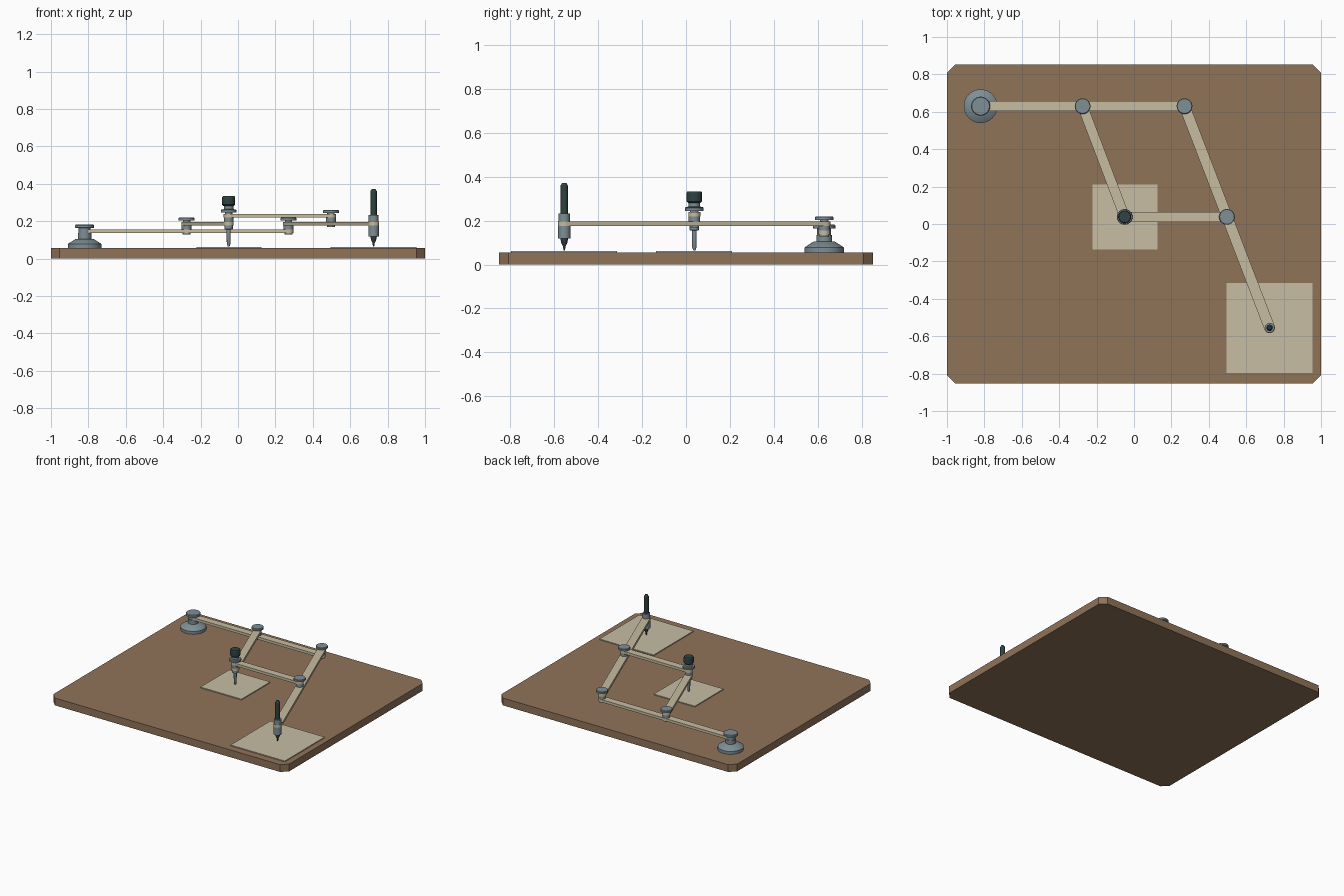
import bpy, bmesh, math

if "Cube" in bpy.data.objects:
    bpy.data.objects.remove(bpy.data.objects["Cube"])


def material(name, rgb):
    m = bpy.data.materials.new(name)
    lin = [((c / 255 + 0.055) / 1.055) ** 2.4 for c in rgb]
    m.diffuse_color = (*lin, 1)
    m.use_nodes = True
    m.node_tree.nodes["Principled BSDF"].inputs["Base Color"].default_value = m.diffuse_color
    return m


WOOD = material("board wood", (144, 115, 89))
PAPER = material("paper", (199, 190, 163))
PALE = material("pale bar wood", (199, 188, 160))
STEEL = material("blue grey metal", (126, 143, 149))
DARK = material("dark green black", (48, 66, 66))


def finish(bm, name, mat, smooth=False):
    bmesh.ops.remove_doubles(bm, verts=bm.verts, dist=1e-6)
    bmesh.ops.recalc_face_normals(bm, faces=bm.faces)
    me = bpy.data.meshes.new(name)
    bm.to_mesh(me)
    bm.free()
    me.materials.append(mat)
    ob = bpy.data.objects.new(name, me)
    bpy.context.collection.objects.link(ob)
    if smooth:
        bpy.ops.object.select_all(action='DESELECT')
        bpy.context.view_layer.objects.active = ob
        ob.select_set(True)
        bpy.ops.object.shade_smooth_by_angle(angle=math.radians(30))
    return ob


def slab(name, outline, z0, z1, mat):
    """Extrude a flat outline from z0 to z1."""
    bm = bmesh.new()
    face = bm.faces.new([bm.verts.new((x, y, z0)) for x, y in outline])
    ext = bmesh.ops.extrude_face_region(bm, geom=[face])
    for v in ext["geom"]:
        if isinstance(v, bmesh.types.BMVert):
            v.co.z = z1
    return finish(bm, name, mat)


def lathe(name, pos, profile, mat, n=32):
    """Turn a list of (radius, height) points about a vertical axis, with flat ends."""
    bm = bmesh.new()
    rings = [[bm.verts.new((pos[0] + r * math.cos(2 * math.pi * i / n),
                            pos[1] + r * math.sin(2 * math.pi * i / n), z))
              for i in range(n)] for r, z in profile]
    for a, b in zip(rings, rings[1:]):
        for i in range(n):
            j = (i + 1) % n
            bm.faces.new((a[i], a[j], b[j], b[i]))
    bm.faces.new(rings[0])
    bm.faces.new(rings[-1])
    return finish(bm, name, mat, True)


def bar(name, a, b, z, r=0.027, n=12):
    """Flat bar with round ends running between two pivots."""
    ang = math.atan2(b[1] - a[1], b[0] - a[0])
    pts = []
    for c, start in ((b, ang - math.pi / 2), (a, ang + math.pi / 2)):
        for i in range(n + 1):
            t = start + math.pi * i / n
            pts.append((c[0] + r * math.cos(t), c[1] + r * math.sin(t)))
    return slab(name, pts, z, z + 0.02, PALE)


def sheet(name, x0, x1, y0, y1):
    slab(name, [(x0, y0), (x1, y0), (x1, y1), (x0, y1)], 0.055, 0.063, PAPER)


# Pivot positions and bar levels
ANCHOR, LEFT, RIGHT = (-0.82, 0.63), (-0.275, 0.63), (0.27, 0.63)
TRACER, MIDDLE, PEN = (-0.05, 0.038), (0.497, 0.038), (0.725, -0.555)
LOW, MID, HIGH = 0.136, 0.177, 0.219

# Drawing board with clipped corners, and two sheets
X, Y, C = 1.0, 0.853, 0.045
slab("drawing_board", [(-X + C, -Y), (X - C, -Y), (X, -Y + C), (X, Y - C),
                       (X - C, Y), (-X + C, Y), (-X, Y - C), (-X, -Y + C)],
     0, 0.056, WOOD)
sheet("source_sheet", -0.222, 0.126, -0.137, 0.21)
sheet("copy_sheet", 0.495, 0.955, -0.797, -0.315)

# Four linkage bars on three levels
bar("anchor_bar", ANCHOR, RIGHT, LOW)
bar("tracer_bar", LEFT, TRACER, MID)
bar("pen_bar", RIGHT, PEN, MID, 0.029)
bar("upper_bar", TRACER, MIDDLE, HIGH)

# Weighted anchor foot with a capped post
lathe("anchor_foot", ANCHOR, [(0.09, 0.056), (0.09, 0.078), (0.05, 0.104),
                              (0.036, 0.106), (0.036, 0.136)], STEEL, 40)
lathe("anchor_post", ANCHOR, [(0.032, 0.13), (0.032, 0.164), (0.051, 0.165),
                              (0.051, 0.177), (0.047, 0.182)], STEEL)

# Pivot bolts: lower nut, spacer washer and wide cap
for name, pos, z in (("left", LEFT, LOW), ("right", RIGHT, LOW), ("middle", MIDDLE, MID)):
    lathe(name + "_pivot", pos,
          [(0.022, z - 0.008), (0.022, z + 0.018), (0.026, z + 0.019), (0.026, z + 0.043),
           (0.02, z + 0.045), (0.02, z + 0.067), (0.042, z + 0.068),
           (0.042, z + 0.08), (0.039, z + 0.084)], STEEL)

# Tracer: pointed rod, pivot cap and dark knob
lathe("tracer_rod", TRACER, [(0.004, 0.064), (0.010, 0.078), (0.011, 0.155), (0.022, 0.157),
                             (0.022, 0.195), (0.026, 0.197), (0.026, 0.22), (0.02, 0.221),
                             (0.02, 0.246), (0.042, 0.247), (0.042, 0.259), (0.039, 0.263),
                             (0.026, 0.264), (0.026, 0.282)], STEEL)
lathe("tracer_knob", TRACER, [(0.026, 0.28), (0.035, 0.288), (0.035, 0.328),
                              (0.031, 0.334)], DARK)

# Pen held in a metal sleeve
lathe("pen_sleeve", PEN, [(0.028, 0.118), (0.028, 0.178), (0.026, 0.18),
                          (0.026, 0.233)], STEEL)
lathe("pen", PEN, [(0.003, 0.064), (0.006, 0.082), (0.014, 0.1), (0.017, 0.116),
                   (0.017, 0.36), (0.009, 0.373)], DARK)
